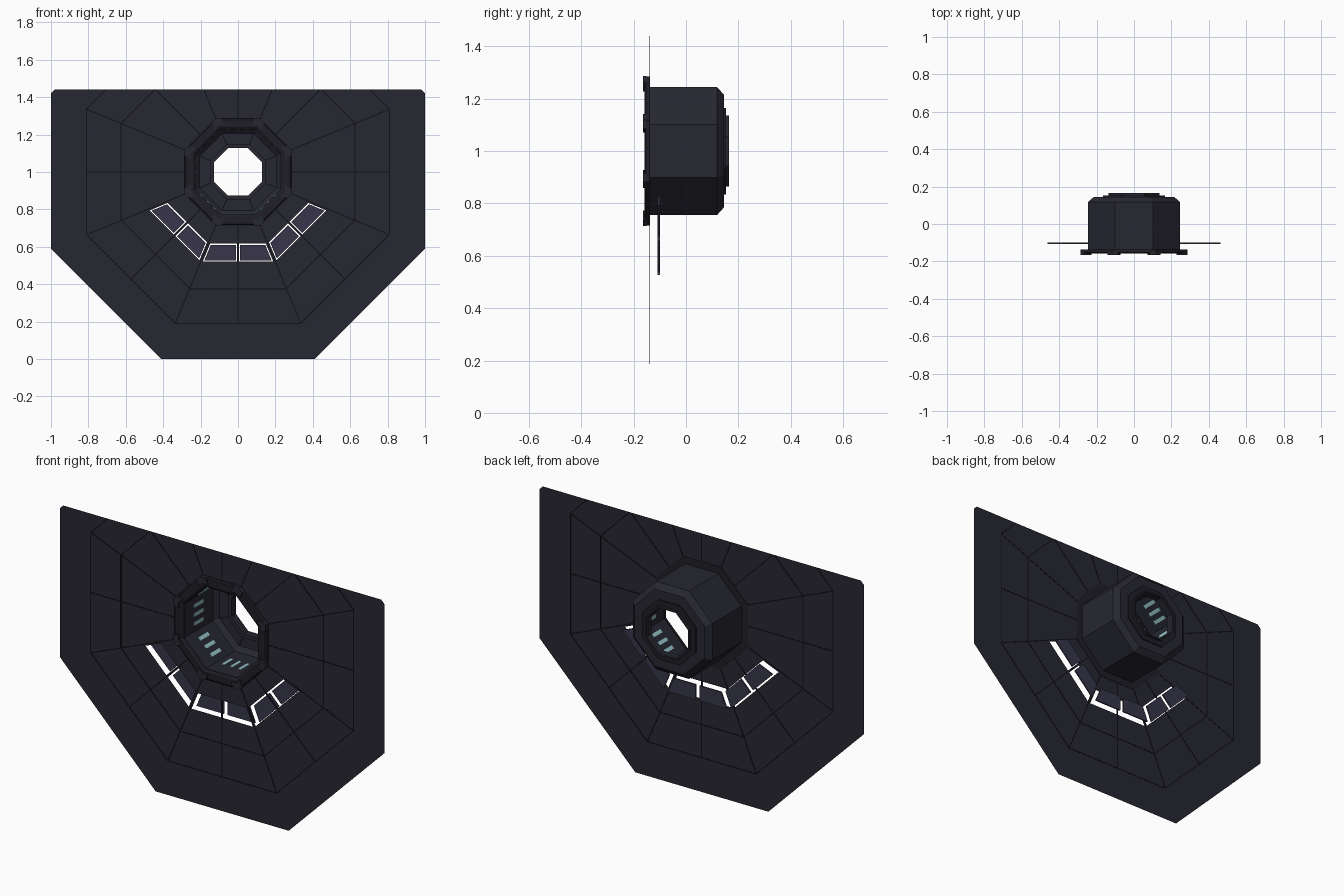
import bpy, bmesh, math
from mathutils import Vector

if "Cube" in bpy.data.objects:
    bpy.data.objects.remove(bpy.data.objects["Cube"])

CZ = 1.0                      # height of the port axis
T8 = math.tan(math.pi / 8)    # half side of an octagon = apothem * T8


def material(name, rgb):
    m = bpy.data.materials.new(name)
    m.diffuse_color = (*rgb, 1)
    m.use_nodes = True
    m.node_tree.nodes["Principled BSDF"].inputs["Base Color"].default_value = m.diffuse_color
    return m


HULL = material("dark_hull", (0.020, 0.020, 0.031))
TRIM = material("darker_trim", (0.013, 0.013, 0.019))
SEAM = material("seam_black", (0.005, 0.005, 0.008))
GLASS = material("violet_glass", (0.038, 0.036, 0.068))
LIGHT = material("pale_teal_light", (0.30, 0.55, 0.58))


def finish(name, bm, mat, recalc=True):
    if recalc:
        bmesh.ops.recalc_face_normals(bm, faces=bm.faces)
    me = bpy.data.meshes.new(name)
    bm.to_mesh(me)
    bm.free()
    me.materials.append(mat)
    ob = bpy.data.objects.new(name, me)
    bpy.context.collection.objects.link(ob)
    return ob


def side_point(k, u, t):
    """(x, z) on octagon side k: u outward from the axis, t along the side."""
    a = math.radians(45 * k)
    return (u * math.cos(a) - t * math.sin(a), CZ + u * math.sin(a) + t * math.cos(a))


def prism(bm, pts, y0, y1):
    """Extrude an (x, z) outline between two depths."""
    a = [bm.verts.new((x, y0, z)) for x, z in pts]
    b = [bm.verts.new((x, y1, z)) for x, z in pts]
    bm.faces.new(a)
    bm.faces.new(b[::-1])
    n = len(pts)
    for i in range(n):
        bm.faces.new((a[i], b[i], b[(i + 1) % n], a[(i + 1) % n]))


def octagon_sweep(name, profile, mat):
    """Sweep a closed (apothem, y) profile around the eight-sided port."""
    bm = bmesh.new()
    rings = []
    for k in range(8):
        ring = []
        for u, y in profile:
            x, z = side_point(k, u, u * T8)
            ring.append(bm.verts.new((x, y, z)))
        rings.append(ring)
    n = len(profile)
    for k in range(8):
        a, b = rings[k], rings[(k + 1) % 8]
        for i in range(n):
            j = (i + 1) % n
            bm.faces.new((a[i], a[j], b[j], b[i]))
    return finish(name, bm, mat)


def window_outline(k, s, grow):
    """Half of an octagon side as a mitred window shape."""
    u0, u1, t0 = 0.390 - grow, 0.474 + grow, 0.012 - grow
    e = 0.016 - grow
    pts = [(u0, t0), (u1, t0), (u1, u1 * T8 - e), (u0, u0 * T8 - e)]
    return [side_point(k, u, s * t) for u, t in pts]


WINDOWS = [(k, s) for k in (5, 6, 7) for s in (-1, 1)]

# wall panel: one thin sheet with the port and six windows cut out
bm = bmesh.new()
half = [(0.41, 0), (1, 0.59), (1, 1.42), (0.98, 1.44)]
loops = [half + [(-x, z) for x, z in reversed(half)],
         [side_point(k, 0.24, 0.24 * T8) for k in range(8)]]
loops += [window_outline(k, s, 0.006) for k, s in WINDOWS]
for pts in loops:
    vs = [bm.verts.new((x, -0.139, z)) for x, z in pts]
    for i in range(len(vs)):
        bm.edges.new((vs[i - 1], vs[i]))
bmesh.ops.triangle_fill(bm, use_beauty=True, use_dissolve=False,
                        edges=bm.edges[:], normal=(0, -1, 0))
for f in bm.faces:
    f.normal_update()
    if f.normal.y > 0:
        f.normal_flip()
finish("wall_panel", bm, HULL, recalc=False)

# window panes set behind the panel
bm = bmesh.new()
for k, s in WINDOWS:
    prism(bm, window_outline(k, s, 0), -0.108, -0.100)
finish("window_panes", bm, GLASS)


# panel seams: radial lines and two octagonal rings, clipped at the top edge
def seam(bm, p, q, y0=-0.1402, y1=-0.1378, w=0.0028, top=1.437):
    p, q = Vector(p), Vector(q)
    if p.y > q.y:
        p, q = q, p
    if p.y > top:
        return
    if q.y > top:
        q = p.lerp(q, (top - p.y) / (q.y - p.y))
    d = (q - p).normalized()
    n = Vector((-d.y, d.x)) * w
    prism(bm, [tuple(v) for v in (p + n, q + n, q - n, p - n)], y0, y1)


bm = bmesh.new()
for k in range(8):
    seam(bm, side_point(k, 0.27, 0.27 * T8), side_point(k, 0.81, 0.81 * T8))
    seam(bm, side_point(k, 0.27, 0), side_point(k, 0.81, 0))
    for u in (0.625, 0.81):
        seam(bm, side_point(k, u, -u * T8), side_point(k, u, u * T8))
finish("panel_seams", bm, SEAM)

# port tunnel with chamfered rear edge and rear wall
octagon_sweep("port_tunnel", [
    (0.245, -0.139), (0.245, 0.118), (0.215, 0.145), (0.127, 0.145),
    (0.127, 0.122), (0.148, 0.122), (0.148, 0.132), (0.205, 0.132),
    (0.230, 0.108), (0.230, -0.139)], HULL)

# rear collar and its raised lip
octagon_sweep("rear_collar", [
    (0.165, 0.143), (0.165, 0.152), (0.127, 0.152), (0.127, 0.143)], TRIM)
octagon_sweep("rear_lip", [
    (0.136, 0.150), (0.136, 0.165), (0.127, 0.165), (0.127, 0.150)], HULL)

# front bezel
octagon_sweep("front_bezel", [
    (0.285, -0.137), (0.285, -0.153), (0.278, -0.158), (0.240, -0.158),
    (0.228, -0.150), (0.228, -0.137)], TRIM)

# bent corner clamps on the bezel
bm = bmesh.new()
for k in range(8):
    a, b, w = 0.250, 0.286, 0.032
    prism(bm, [side_point(k, a, a * T8 - w), side_point(k, b, b * T8 - w),
               side_point(k, b, b * T8),
               side_point(k + 1, b, w - b * T8), side_point(k + 1, a, w - a * T8),
               side_point(k, a, a * T8)], -0.165, -0.150)
finish("bezel_clamps", bm, HULL)

# seams on the inner rear wall
bm = bmesh.new()
for k in range(8):
    seam(bm, side_point(k, 0.150, 0.150 * T8), side_point(k, 0.203, 0.203 * T8),
         0.1305, 0.134)
finish("rear_wall_seams", bm, SEAM)

# three light strips on each inner wall of the tunnel
bm = bmesh.new()
for k in range(8):
    for t in (-0.05, 0, 0.05):
        prism(bm, [side_point(k, u, t + d) for u, d in
                   ((0.225, -0.010), (0.231, -0.010), (0.231, 0.010), (0.225, 0.010))],
              -0.062, 0.022)
finish("tunnel_lights", bm, LIGHT)
